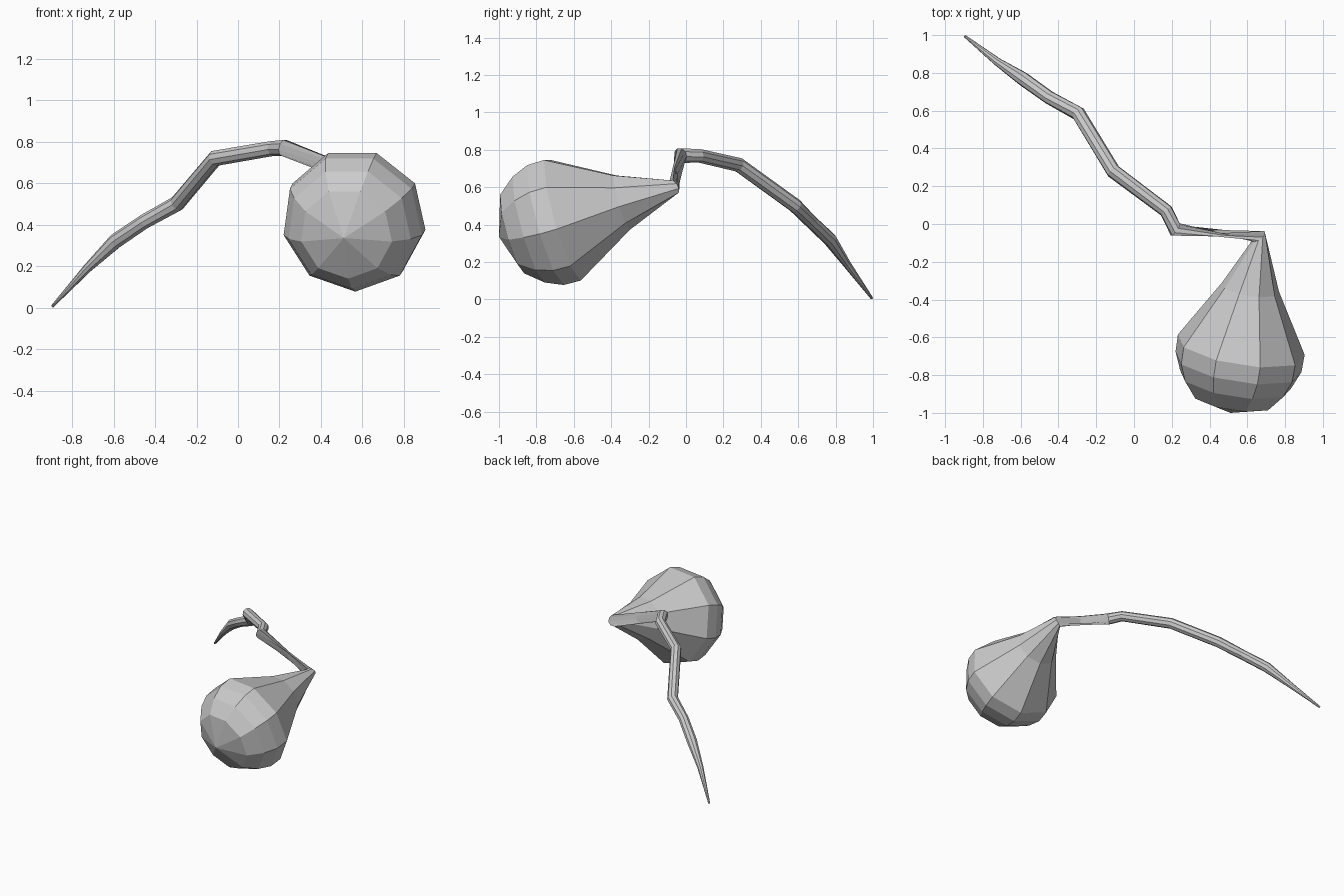
import bpy, bmesh, math
from mathutils import Vector

if "Cube" in bpy.data.objects:
    bpy.data.objects.remove(bpy.data.objects["Cube"])

SIDES = 9
DOWN = Vector((0, 0, -1))


def sweep(name, path, radii, start_dir=None, end_dir=None):
    """Nine-sided skin along a path, one radius per point, mitred at bends."""
    pts = [Vector(p) for p in path]
    segs = [(b - a).normalized() for a, b in zip(pts, pts[1:])]
    dirs = [start_dir or segs[0]]
    dirs += [(a + b).normalized() for a, b in zip(segs, segs[1:])]
    dirs.append(end_dir or segs[-1])
    bm = bmesh.new()
    rings = []
    for p, r, t in zip(pts, radii, dirs):
        u = (DOWN - t * DOWN.dot(t)).normalized()
        w = t.cross(u)
        rings.append([bm.verts.new(p + r * (u * math.cos(a) + w * math.sin(a)))
                      for a in (2 * math.pi * i / SIDES for i in range(SIDES))])
    for a, b in zip(rings, rings[1:]):
        for i in range(SIDES):
            j = (i + 1) % SIDES
            bm.faces.new((a[i], a[j], b[j], b[i]))
    if radii[-1] > 0 and end_dir is None:
        bm.faces.new(rings[-1])
    bmesh.ops.remove_doubles(bm, verts=bm.verts, dist=0.0005)
    bmesh.ops.recalc_face_normals(bm, faces=bm.faces)
    mesh = bpy.data.meshes.new(name)
    bm.to_mesh(mesh)
    bm.free()
    obj = bpy.data.objects.new(name, mesh)
    bpy.context.collection.objects.link(obj)
    return obj


# Joint shared by stem and bulb
joint = Vector((0.66, -0.065, 0.60))
pole = Vector((0.51, -1.0, 0.335))
axis = (pole - joint).normalized()
bend = Vector((0.22, -0.03, 0.77))
miter = (axis + (joint - bend).normalized()).normalized()

# Pear-shaped bulb: (distance along axis, radius)
profile = [(0, 0.042), (0.29, 0.155), (0.62, 0.345), (0.715, 0.343),
           (0.81, 0.303), (0.905, 0.225), ((pole - joint).length, 0)]
sweep("bulb", [joint + axis * d for d, r in profile], [r for d, r in profile],
      start_dir=miter)

# Crooked stem, from the tapered tip back to the bulb: x, y, z, radius
stem = [(-0.11, 0.28, 0.72, 0.039), (0.17, 0.07, 0.768, 0.037),
        (*bend, 0.041), (*joint, 0.042)]
tail = [(-0.11, 0.28, 0.72, 0.039), (-0.295, 0.585, 0.50, 0.039),
        (-0.45, 0.67, 0.415, 0.036), (-0.59, 0.77, 0.32, 0.037),
        (-0.725, 0.86, 0.19, 0.022), (-0.895, 0.994, 0.006, 0.007)]
whole = stem[::-1] + tail[1:]
sweep("stem", [p[:3] for p in whole], [p[3] for p in whole], start_dir=miter)
